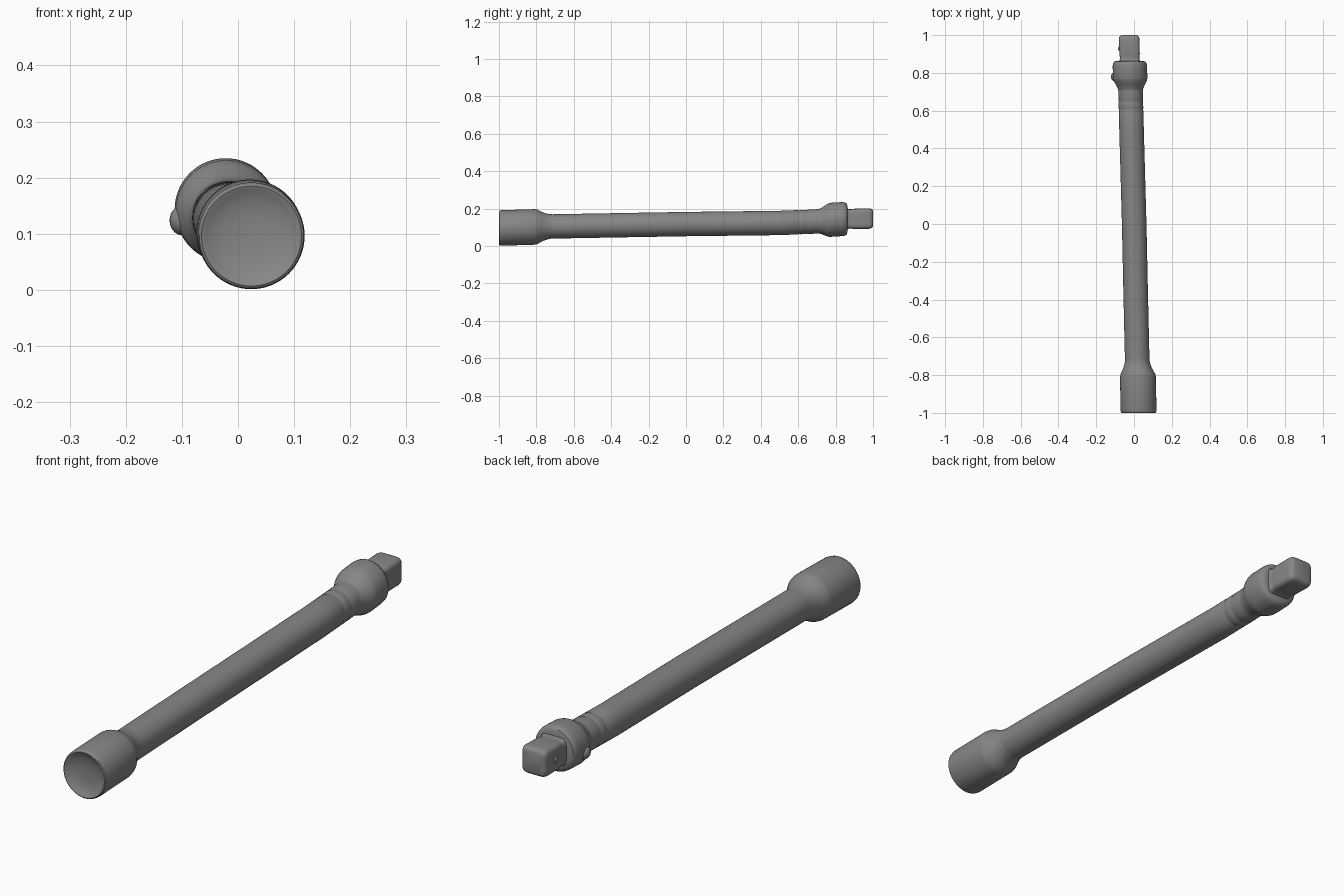
import bpy, bmesh, math
from mathutils import Vector

cube = bpy.data.objects.get("Cube")
if cube:
    bpy.data.objects.remove(cube, do_unlink=True)

steel = bpy.data.materials.new("grey steel")
steel.use_nodes = True
GREY = (0.24, 0.24, 0.24, 1)
steel.diffuse_color = GREY
steel.node_tree.nodes["Principled BSDF"].inputs["Base Color"].default_value = GREY

# Slightly bent centre line of the bar: y, x, z
AXIS = [(-1.0, 0.024, 0.096), (-0.8, 0.021, 0.102), (-0.7, 0.016, 0.105),
        (0.0, 0.001, 0.117), (0.5, -0.013, 0.123), (0.7, -0.018, 0.131),
        (0.8, -0.021, 0.143), (1.0, -0.026, 0.147)]


def centre(y):
    for (y0, x0, z0), (y1, x1, z1) in zip(AXIS, AXIS[1:]):
        if y <= y1:
            t = (y - y0) / (y1 - y0)
            return Vector((x0 + t * (x1 - x0), y, z0 + t * (z1 - z0)))
    return Vector((x1, y, z1))


def finish(bm, name, angle=40):
    bmesh.ops.recalc_face_normals(bm, faces=bm.faces)
    mesh = bpy.data.meshes.new(name)
    bm.to_mesh(mesh)
    bm.free()
    mesh.materials.append(steel)
    ob = bpy.data.objects.new(name, mesh)
    bpy.context.collection.objects.link(ob)
    bpy.ops.object.select_all(action='DESELECT')
    ob.select_set(True)
    bpy.context.view_layer.objects.active = ob
    bpy.ops.object.shade_smooth_by_angle(angle=math.radians(angle))
    return ob


def loft(name, stations, power=2, sides=64):
    """Skin rings (y, half width) along the centre line; a power over 2 squares them."""
    bm = bmesh.new()
    rings = []
    for y, r in stations:
        ring = []
        for i in range(sides):
            a = 2 * math.pi * i / sides
            c, s = math.cos(a), math.sin(a)
            k = r / (abs(c) ** power + abs(s) ** power) ** (1 / power)
            ring.append(bm.verts.new(centre(y) + Vector((c * k, 0, s * k))))
        rings.append(ring)
    for a, b in zip(rings, rings[1:]):
        for i in range(sides):
            j = (i + 1) % sides
            bm.faces.new((a[i], a[j], b[j], b[i]))
    bm.faces.new(rings[0])
    bm.faces.new(rings[-1])
    return finish(bm, name)


def ball(name, location, scale):
    bm = bmesh.new()
    bmesh.ops.create_uvsphere(bm, u_segments=24, v_segments=14, radius=1)
    bmesh.ops.scale(bm, vec=scale, verts=bm.verts)
    bmesh.ops.translate(bm, vec=location, verts=bm.verts)
    return finish(bm, name, 60)


# Socket head with a shallow dished end and a shoulder down to the shaft
loft("socket_head", [(-0.982, 0.012), (-0.983, 0.035), (-0.987, 0.06), (-0.994, 0.078),
                     (-0.999, 0.086), (-1.0, 0.089), (-0.997, 0.093), (-0.988, 0.095),
                     (-0.81, 0.095), (-0.795, 0.092), (-0.77, 0.079),
                     (-0.75, 0.071), (-0.73, 0.066), (-0.70, 0.064)])

# Long shaft with faint rings near the collar
loft("shaft", [(-0.72, 0.065), (-0.35, 0.065), (0.0, 0.065), (0.25, 0.065), (0.5, 0.065),
               (0.60, 0.065), (0.605, 0.063), (0.612, 0.065), (0.64, 0.065),
               (0.645, 0.063), (0.652, 0.065), (0.68, 0.065), (0.74, 0.065)])

# Collar flaring out of the shaft, with a lip at the drive side
loft("collar", [(0.70, 0.064), (0.715, 0.067), (0.73, 0.073), (0.75, 0.084),
                (0.762, 0.089), (0.775, 0.091), (0.835, 0.091), (0.85, 0.089),
                (0.859, 0.083), (0.863, 0.07), (0.863, 0.03)])

# Square drive with rounded edges and a pinched neck
loft("square_drive", [(0.84, 0.058), (0.862, 0.056), (0.872, 0.052), (0.885, 0.052),
                      (0.90, 0.054), (0.975, 0.055), (0.988, 0.053),
                      (0.996, 0.048), (1.0, 0.040)], power=6)

# Release button on the collar and detent ball on the drive, both on the right
ball("release_button", (-0.098, 0.78, 0.124), (0.024, 0.026, 0.027))
ball("detent_ball", centre(0.93) + Vector((-0.048, 0, 0)), (0.012, 0.015, 0.015))
